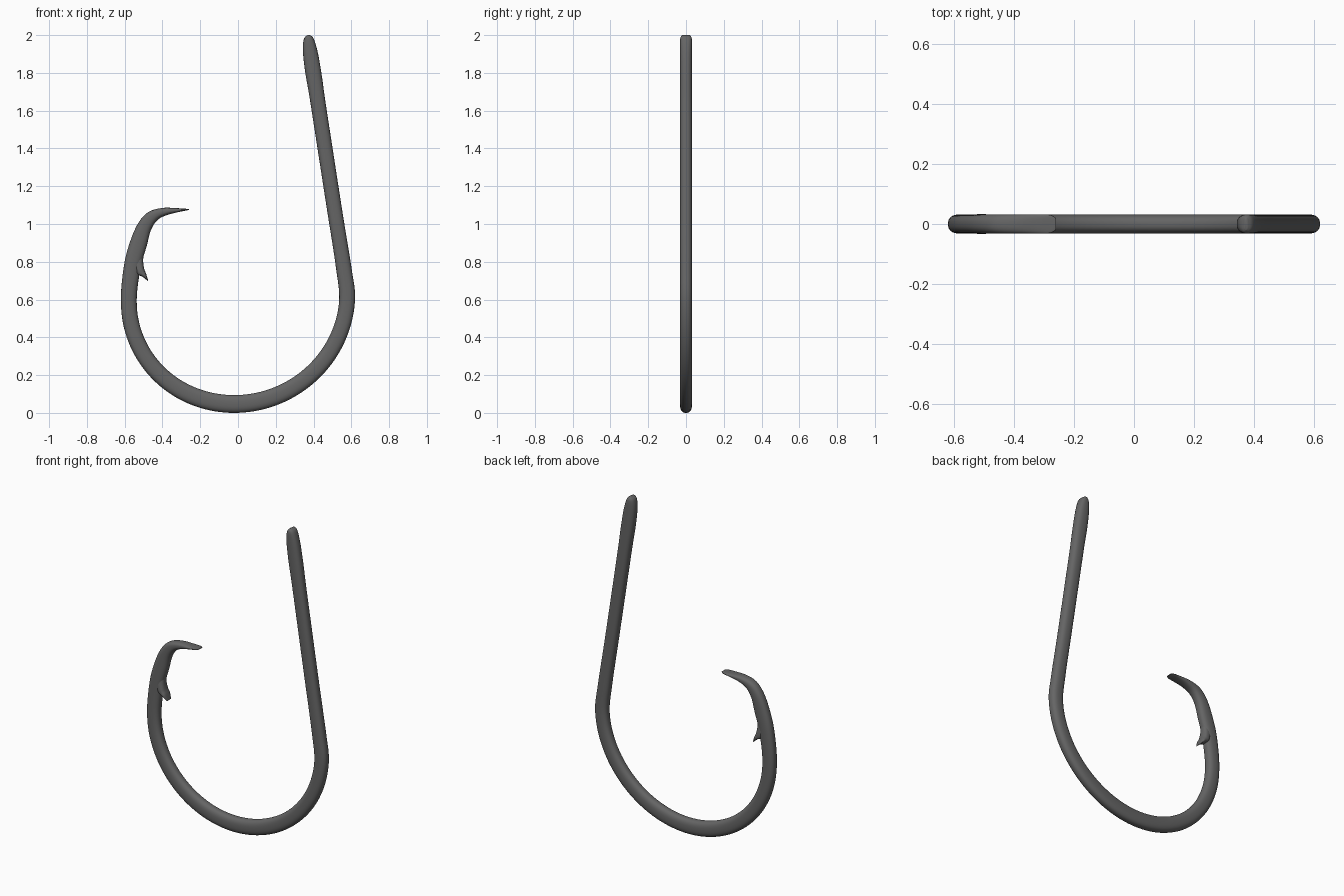
import bpy
from math import sin, cos, pi, copysign

if "Cube" in bpy.data.objects:
    bpy.data.objects.remove(bpy.data.objects["Cube"])

HALF_Y = 0.032   # the wire keeps its thickness across y
SIDES = 32

steel = bpy.data.materials.new("dark_steel")
steel.diffuse_color = (0.13, 0.13, 0.13, 1)
steel.use_nodes = True
steel.node_tree.nodes["Principled BSDF"].inputs["Base Color"].default_value = steel.diffuse_color


def smooth_rows(rows, steps):
    """Catmull-Rom through rows of (outer x, outer z, inner x, inner z, y scale)."""
    out = []
    for i in range(len(rows) - 1):
        p0, p1 = rows[max(i - 1, 0)], rows[i]
        p2, p3 = rows[i + 1], rows[min(i + 2, len(rows) - 1)]
        for s in range(steps):
            t = s / steps
            out.append([0.5 * (2 * b + (c - a) * t + (2 * a - 5 * b + 4 * c - d) * t * t
                               + (3 * b - a - 3 * c + d) * t ** 3)
                        for a, b, c, d in zip(p0, p1, p2, p3)])
    out.append(list(rows[-1]))
    return out


def loft(name, rows, half_y, steps=6):
    """Sweep a slightly squared oval between outer and inner edge points."""
    rows = [r if len(r) == 5 else (*r, 1.0) for r in rows]
    verts, faces = [], []
    rings = smooth_rows(rows, steps)
    for ox, oz, ix, iz, ys in rings:
        for k in range(SIDES):
            a = 2 * pi * k / SIDES
            u = copysign(abs(cos(a)) ** 0.8, cos(a))
            v = copysign(abs(sin(a)) ** 0.8, sin(a))
            verts.append(((ox + ix) / 2 + u * (ox - ix) / 2, v * half_y * min(ys, 1.0),
                          (oz + iz) / 2 + u * (oz - iz) / 2))
    for r in range(len(rings) - 1):
        for k in range(SIDES):
            n = (k + 1) % SIDES
            faces.append((r * SIDES + k, r * SIDES + n,
                          (r + 1) * SIDES + n, (r + 1) * SIDES + k))
    last = (len(rings) - 1) * SIDES
    faces.append(tuple(reversed(range(SIDES))))
    faces.append(tuple(range(last, last + SIDES)))
    mesh = bpy.data.meshes.new(name)
    mesh.from_pydata(verts, [], faces)
    mesh.materials.append(steel)
    obj = bpy.data.objects.new(name, mesh)
    bpy.context.collection.objects.link(obj)
    bpy.context.view_layer.objects.active = obj
    obj.select_set(True)
    bpy.ops.object.mode_set(mode='EDIT')
    bpy.ops.mesh.select_all(action='SELECT')
    bpy.ops.mesh.normals_make_consistent(inside=False)
    bpy.ops.object.mode_set(mode='OBJECT')
    bpy.ops.object.shade_smooth_by_angle(angle=1.0)
    obj.select_set(False)
    return obj


# Shank, from the rounded top end down
shank = [
    (0.380, 2.0, 0.368, 2.0, 0.62), (0.400, 1.982, 0.350, 1.982, 0.95),
    (0.422, 1.91, 0.343, 1.925), (0.443, 1.79, 0.355, 1.81),
    (0.461, 1.66, 0.378, 1.675), (0.490, 1.47, 0.408, 1.483),
    (0.552, 1.07, 0.470, 1.083), (0.578, 0.91, 0.496, 0.92),
    (0.602, 0.76, 0.519, 0.765),
]

# Round bend
bend = []
for i in range(13):
    a = -pi * i / 12
    shift = 0.02 * sin(a)
    bend.append((0.620 * cos(a) + shift, 0.61 + 0.61 * sin(a),
                 0.536 * cos(a) + shift, 0.61 + 0.516 * sin(a)))

# Point, curling inwards to a thin tip
point = [
    (-0.602, 0.79, -0.515, 0.77), (-0.570, 0.91, -0.483, 0.885),
    (-0.528, 1.005, -0.460, 0.97), (-0.475, 1.063, -0.425, 1.022),
    (-0.400, 1.085, -0.380, 1.046), (-0.325, 1.084, -0.320, 1.062, 1.0),
    (-0.280, 1.081, -0.280, 1.070, 0.95), (-0.260, 1.080, -0.260, 1.075, 0.6),
]
loft("hook_wire", shank + bend + point, HALF_Y)

# Barb on the inside of the point, its root buried in the wire
barb = [
    (-0.550, 0.90, -0.495, 0.88, 0.5), (-0.560, 0.82, -0.502, 0.81, 0.8),
    (-0.540, 0.74, -0.497, 0.765, 1.0), (-0.508, 0.722, -0.486, 0.735, 1.0),
    (-0.477, 0.698, -0.475, 0.699, 0.6),
]
loft("barb", barb, HALF_Y + 0.001)
